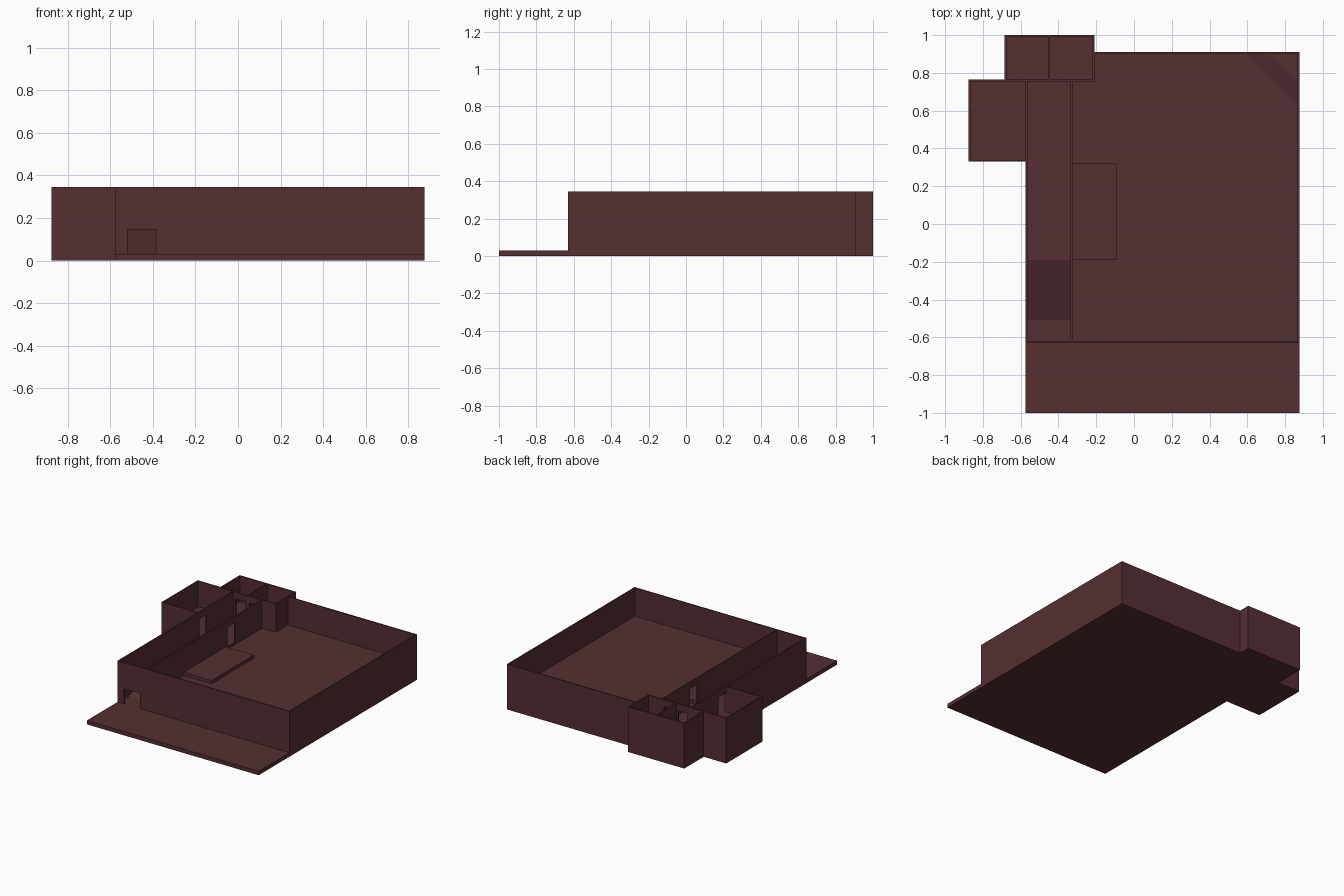
import bpy, bmesh

if "Cube" in bpy.data.objects:
    bpy.data.objects.remove(bpy.data.objects["Cube"])

MAT = bpy.data.materials.new("maroon")
MAT.diffuse_color = (0.09, 0.028, 0.032, 1)
MAT.use_nodes = True
MAT.node_tree.nodes["Principled BSDF"].inputs["Base Color"].default_value = MAT.diffuse_color
T = 0.01          # wall thickness
H = 0.345         # wall top
PORCH, FLOOR, RAISED = 0.03, 0.13, 0.15


def prism(name, loop_a, loop_b):
    """Solid between two matching outlines."""
    bm = bmesh.new()
    a = [bm.verts.new(p) for p in loop_a]
    b = [bm.verts.new(p) for p in loop_b]
    bm.faces.new(a)
    bm.faces.new(b)
    for i in range(len(a)):
        j = (i + 1) % len(a)
        bm.faces.new((a[i], a[j], b[j], b[i]))
    bmesh.ops.recalc_face_normals(bm, faces=bm.faces)
    me = bpy.data.meshes.new(name)
    bm.to_mesh(me)
    bm.free()
    me.materials.append(MAT)
    ob = bpy.data.objects.new(name, me)
    bpy.context.collection.objects.link(ob)
    return ob


def box(name, x0, x1, y0, y1, z0, z1):
    base = [(x0, y0), (x1, y0), (x1, y1), (x0, y1)]
    return prism(name, [(x, y, z0) for x, y in base], [(x, y, z1) for x, y in base])


def wall(name, axis, pos, a, b, z0=0.0, doors=()):
    """Wall from a to b along an axis, starting at pos; doors = (start, end, sill, head)."""
    def piece(tag, s, e, lo, hi):
        if e - s < 1e-4 or hi - lo < 1e-4:
            return
        if axis == "x":
            box(name + tag, s, e, pos, pos + T, lo, hi)
        else:
            box(name + tag, pos, pos + T, s, e, lo, hi)
    cur = a
    for s, e, sill, head in doors:
        piece("", cur, s, z0, H)
        piece("_sill", s, e, z0, sill)
        piece("_lintel", s, e, head, H)
        cur = e
    piece("", cur, b, z0, H)


# floors
box("porch", -0.575, 0.875, -1.0, -0.63, 0, PORCH)
box("hall_floor", -0.33, 0.865, -0.62, 0.90, 0, FLOOR)
box("side_room_floor", -0.865, -0.575, 0.34, 0.755, 0, RAISED)
box("back_rooms_floor", -0.675, -0.22, 0.765, 0.99, 0, RAISED)

# corridor floor with ramp
profile = [(-0.62, 0), (-0.62, PORCH), (-0.51, PORCH), (-0.19, RAISED), (0.755, RAISED), (0.755, 0)]
prism("corridor_ramp", [(-0.565, y, z) for y, z in profile], [(-0.33, y, z) for y, z in profile])

# low platform beside the corridor and sloped corner step
box("platform", -0.325, -0.09, -0.19, 0.32, FLOOR, FLOOR + 0.025)
prism("corner_step",
      [(0.60, 0.90, FLOOR), (0.865, 0.63, FLOOR), (0.865, 0.90, FLOOR)],
      [(0.71, 0.90, FLOOR + 0.03), (0.865, 0.76, FLOOR + 0.03), (0.865, 0.90, FLOOR + 0.03)])

# hall walls
wall("front_wall", "x", -0.63, -0.575, 0.875, doors=[(-0.52, -0.385, PORCH, 0.145)])
wall("right_wall", "y", 0.865, -0.62, 0.91)
wall("back_wall", "x", 0.90, -0.21, 0.865)
DOOR = (0.34, 0.43, RAISED, 0.295)
wall("corridor_outer_wall", "y", -0.575, -0.62, 0.755, doors=[DOOR])
wall("corridor_inner_wall", "y", -0.335, -0.62, 0.755, doors=[DOOR])

# side room walls
wall("side_room_left_wall", "y", -0.875, 0.33, 0.765)
wall("side_room_front_wall", "x", 0.33, -0.865, -0.575)

# back room walls
wall("back_rooms_front_wall", "x", 0.755, -0.865, -0.21,
     doors=[(-0.55, -0.47, RAISED, 0.295), (-0.43, -0.35, RAISED, 0.295)])
wall("back_rooms_left_wall", "y", -0.685, 0.765, 1.0)
wall("back_rooms_right_wall", "y", -0.22, 0.765, 1.0)
wall("back_rooms_divider", "y", -0.455, 0.765, 0.99)
wall("back_rooms_back_wall", "x", 0.99, -0.675, -0.22)
